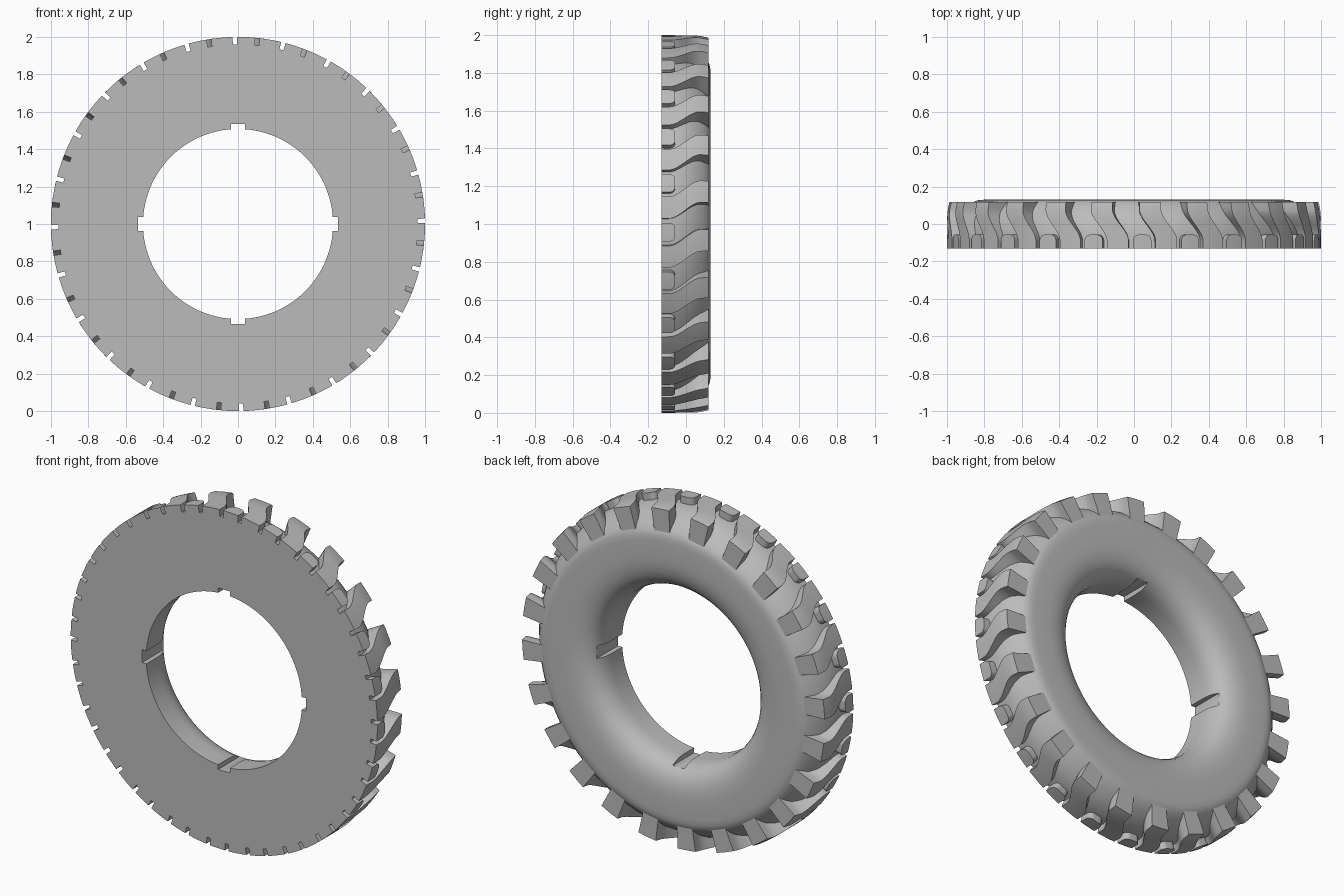
import bpy, bmesh, math
from mathutils import Vector, Matrix

if "Cube" in bpy.data.objects:
    bpy.data.objects.remove(bpy.data.objects["Cube"])

COUNT = 24                      # lugs and studs around the tyre
FRONT, BACK = -0.13, 0.118      # depth range of the tread
CENTRE = Vector((0, 0, 1))

rubber = bpy.data.materials.new("grey_rubber")
rubber.use_nodes = True
GREY = (0.5, 0.5, 0.5, 1)
rubber.diffuse_color = GREY
rubber.node_tree.nodes["Principled BSDF"].inputs["Base Color"].default_value = GREY


def make_object(name, bm):
    bmesh.ops.recalc_face_normals(bm, faces=bm.faces)
    mesh = bpy.data.meshes.new(name)
    bm.to_mesh(mesh)
    bm.free()
    mesh.materials.append(rubber)
    obj = bpy.data.objects.new(name, mesh)
    bpy.context.collection.objects.link(obj)
    return obj


def activate(obj):
    bpy.ops.object.select_all(action='DESELECT')
    obj.select_set(True)
    bpy.context.view_layer.objects.active = obj


def smooth(obj, degrees):
    activate(obj)
    bpy.ops.object.shade_smooth_by_angle(angle=math.radians(degrees))


def polar(degrees, radius, y):
    a = math.radians(degrees)
    return CENTRE + Vector((radius * math.cos(a), y, radius * math.sin(a)))


def ease(t):
    t = min(max(t, 0), 1)
    return t * t * (3 - 2 * t)


# Half-tyre cross-section as (radius, depth)
tread = [(0.96, FRONT), (0.959, -0.06), (0.952, -0.02), (0.938, 0.02),
         (0.915, 0.06), (0.89, 0.09), (0.87, 0.11), (0.85, 0.122)]
sidewall = [(0.83, 0.128), (0.80, 0.13), (0.70, 0.13), (0.66, 0.128),
            (0.62, 0.121), (0.585, 0.109), (0.555, 0.091), (0.535, 0.068),
            (0.52, 0.04), (0.511, 0.01), (0.508, -0.03), (0.508, FRONT)]


def carcass_radius(y):
    for (r0, y0), (r1, y1) in zip(tread, tread[1:]):
        if y <= y1:
            return r0 + (r1 - r0) * (y - y0) / (y1 - y0)
    return tread[-1][0]


# Carcass, revolved about the axle
bm = bmesh.new()
points = [bm.verts.new(polar(0, r, y)) for r, y in tread + sidewall]
edges = [bm.edges.new((a, b)) for a, b in zip(points, points[1:] + points[:1])]
bmesh.ops.spin(bm, geom=points + edges, cent=CENTRE, axis=(0, 1, 0),
               angle=math.tau, steps=144, use_duplicate=False)
bmesh.ops.remove_doubles(bm, verts=bm.verts, dist=0.0005)
carcass = make_object("tyre_carcass", bm)

# Four keyways cut across the bore by two crossing bars
for size in ((1.07, 0.6, 0.076), (0.076, 0.6, 1.07)):
    bm = bmesh.new()
    bmesh.ops.create_cube(bm, size=1, matrix=Matrix.Translation(CENTRE) @ Matrix.Diagonal((*size, 1)))
    cutter = make_object("keyway_cutter", bm)
    cutter.hide_render = True
    mod = carcass.modifiers.new("keyway", 'BOOLEAN')
    mod.operation, mod.solver, mod.object = 'DIFFERENCE', 'EXACT', cutter
    activate(carcass)
    bpy.ops.object.modifier_apply(modifier=mod.name)
    bpy.data.objects.remove(cutter)
smooth(carcass, 32)


def add_block(bm, rows, columns=4):
    """Closed block on the tread; each row is (depth, start, end, top radius)."""
    tops, bases = [], []
    for y, a0, a1, top in rows:
        angles = [a0 + (a1 - a0) * i / columns for i in range(columns + 1)]
        low = carcass_radius(y) - 0.02
        tops.append([bm.verts.new(polar(a, top, y)) for a in angles])
        bases.append([bm.verts.new(polar(a, low, y)) for a in angles])
    for j in range(len(rows) - 1):
        for grid in (tops, bases):
            for i in range(columns):
                bm.faces.new((grid[j][i], grid[j][i + 1], grid[j + 1][i + 1], grid[j + 1][i]))
        for i in (0, columns):
            bm.faces.new((tops[j][i], tops[j + 1][i], bases[j + 1][i], bases[j][i]))
    for j in (0, -1):
        for i in range(columns):
            bm.faces.new((tops[j][i], tops[j][i + 1], bases[j][i + 1], bases[j][i]))


# S-shaped lugs, bending sideways towards the back shoulder
lugs = bmesh.new()
STEPS = 16
for k in range(COUNT):
    rows = []
    for j in range(STEPS + 1):
        y = FRONT + (BACK - FRONT) * j / STEPS
        middle = 5 + k * 360 / COUNT + 5 * ease((y + 0.09) / 0.17)
        top = 1 - 0.014 * max(0, (y - 0.02) / 0.1) ** 2
        rows.append((y, middle - 3.35, middle + 3.35, top))
    add_block(lugs, rows)
smooth(make_object("tread_lugs", lugs), 30)

# Round-ended studs between the lugs along the front edge
studs = bmesh.new()
CORNER = 0.03
for k in range(COUNT):
    middle = 12.5 + k * 360 / COUNT
    rows = [(FRONT, middle - 2.8, middle + 2.8, 1)]
    for j in range(7):
        t = j / 6 * math.pi / 2
        half = 2.8 - math.degrees(CORNER) * (1 - math.cos(t))
        rows.append((-0.057 - CORNER * (1 - math.sin(t)), middle - half, middle + half, 1))
    add_block(studs, rows)
smooth(make_object("tread_studs", studs), 30)
